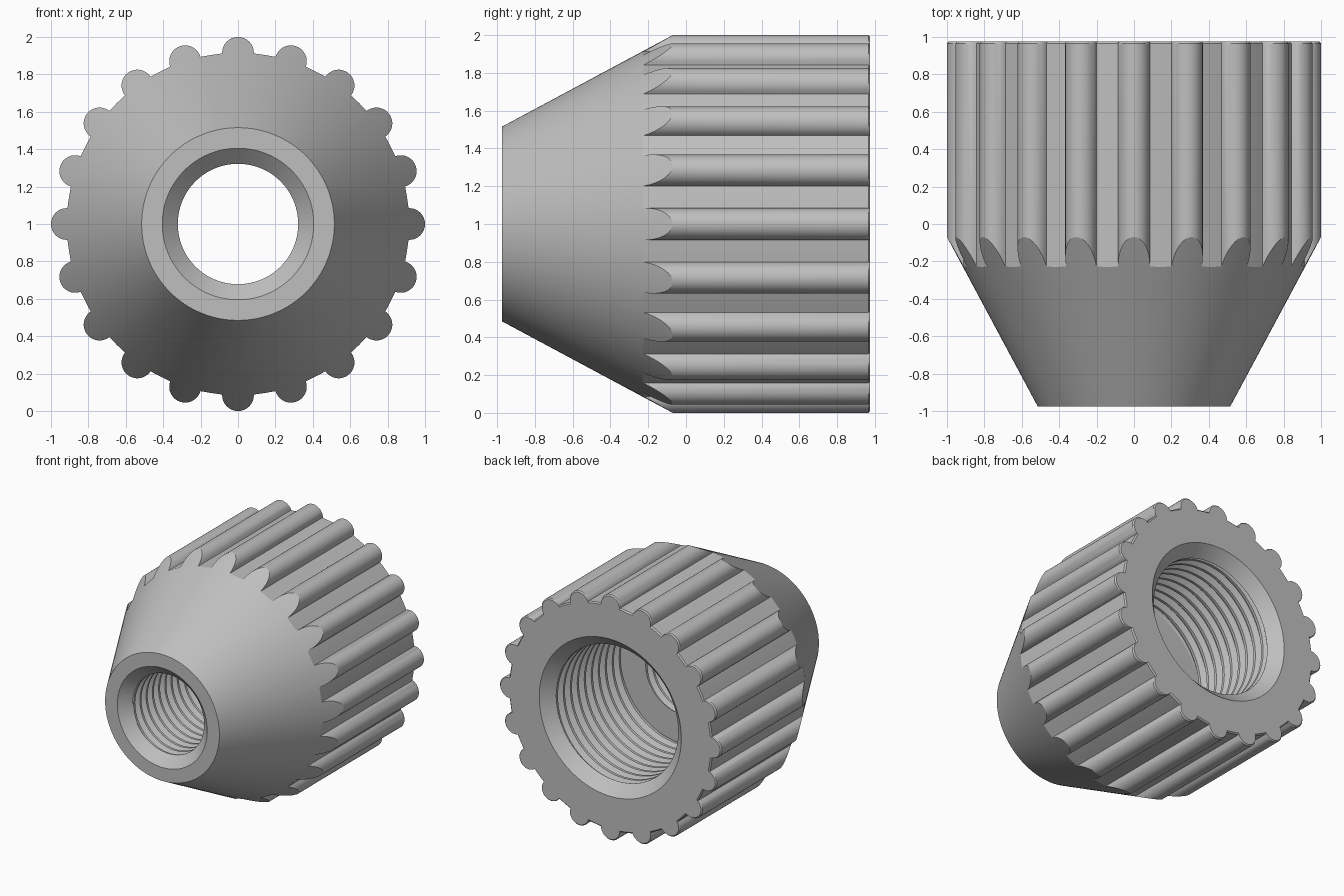
import bpy, bmesh, math

if "Cube" in bpy.data.objects:
    bpy.data.objects.remove(bpy.data.objects["Cube"], do_unlink=True)

grey = bpy.data.materials.new("plain_grey")
grey.use_nodes = True
GREY = (0.52, 0.52, 0.52, 1)
grey.diffuse_color = GREY
grey.node_tree.nodes["Principled BSDF"].inputs["Base Color"].default_value = GREY

RIBS = 20
BODY_R, RIB_R = 0.915, 0.085
FRONT, BACK = -0.975, 0.975
NOSE_R, SHOULDER_Y = 0.515, -0.07
FLOOR_Y = 0.06
SMALL_R, LARGE_R = 0.322, 0.55


def build(name, columns, closed):
    """Skin neighbouring columns of points; the axis runs along y at z = 1."""
    bm = bmesh.new()
    cols = [[bm.verts.new((r * math.cos(a), y, 1 + r * math.sin(a)))
             for a, r, y in col] for col in columns]
    pairs = list(zip(cols, cols[1:]))
    if closed:
        pairs.append((cols[-1], cols[0]))
    for p, q in pairs:
        for k in range(len(p) - 1):
            bm.faces.new((p[k], p[k + 1], q[k + 1], q[k]))
    bmesh.ops.remove_doubles(bm, verts=bm.verts, dist=1e-5)
    bmesh.ops.dissolve_degenerate(bm, edges=bm.edges, dist=1e-5)
    mesh = bpy.data.meshes.new(name)
    bm.to_mesh(mesh)
    bm.free()
    mesh.materials.append(grey)
    obj = bpy.data.objects.new(name, mesh)
    bpy.context.collection.objects.link(obj)
    bpy.ops.object.select_all(action='DESELECT')
    obj.select_set(True)
    bpy.context.view_layer.objects.active = obj
    bpy.ops.object.shade_smooth_by_angle(angle=math.radians(20))
    return obj


def ribbed_outline():
    """Polar points of the grip section: round ribs on a round body."""
    points = []
    half = math.radians(92)
    pitch = math.tau / RIBS
    edge = math.asin(RIB_R / BODY_R)
    for i in range(RIBS):
        centre = i * pitch
        for s in range(17):
            t = -half + 2 * half * s / 16
            u = BODY_R + RIB_R * math.cos(t)
            v = RIB_R * math.sin(t)
            points.append((centre + math.atan2(v, u), math.hypot(u, v)))
        for s in range(1, 4):
            points.append((centre + edge + (pitch - 2 * edge) * s / 4, BODY_R))
    return points


# Ribbed body: nose mouth, cone cutting into the ribs, grip, back face and mouth
slope = (SHOULDER_Y - FRONT) / (BODY_R + RIB_R - NOSE_R)
body = []
for a, r in ribbed_outline():
    body.append([(a, SMALL_R, FRONT + 0.08), (a, 0.405, FRONT),
                 (a, NOSE_R, FRONT),
                 (a, r, FRONT + (r - NOSE_R) * slope),
                 (a, r, BACK - 0.01), (a, r - 0.01, BACK),
                 (a, 0.64, BACK), (a, LARGE_R, BACK - 0.09)])
build("ribbed_body", body, True)


def thread(name, y_back, y_front, minor, depth, pitch, steps=72):
    """Helical inner thread, trimmed flat at both ends."""
    turns = math.ceil((y_back - y_front) / pitch) + 1
    major = minor + depth
    profile = [(0, minor), (0.25, minor), (0.55, major), (0.7, major), (1, minor)]
    cols = []
    for i in range(turns * steps + 1):
        start = y_back + pitch - pitch * i / steps
        cols.append([(math.tau * i / steps, r,
                      min(y_back, max(y_front, start - pitch * t)))
                     for t, r in profile])
    build(name, cols, False)


# Wide thread at the back, narrow thread through the nose
thread("wide_thread", BACK - 0.09, FLOOR_Y - 0.01, LARGE_R, 0.04, 0.09)
thread("narrow_thread", FLOOR_Y - 0.003, FRONT + 0.08, SMALL_R, 0.035, 0.08)

# Step between the two bores
step = []
for i in range(72):
    a = math.tau * i / 72
    step.append([(a, LARGE_R + 0.05, FLOOR_Y), (a, SMALL_R, FLOOR_Y),
                 (a, SMALL_R, FLOOR_Y - 0.003)])
build("bore_step", step, True)
